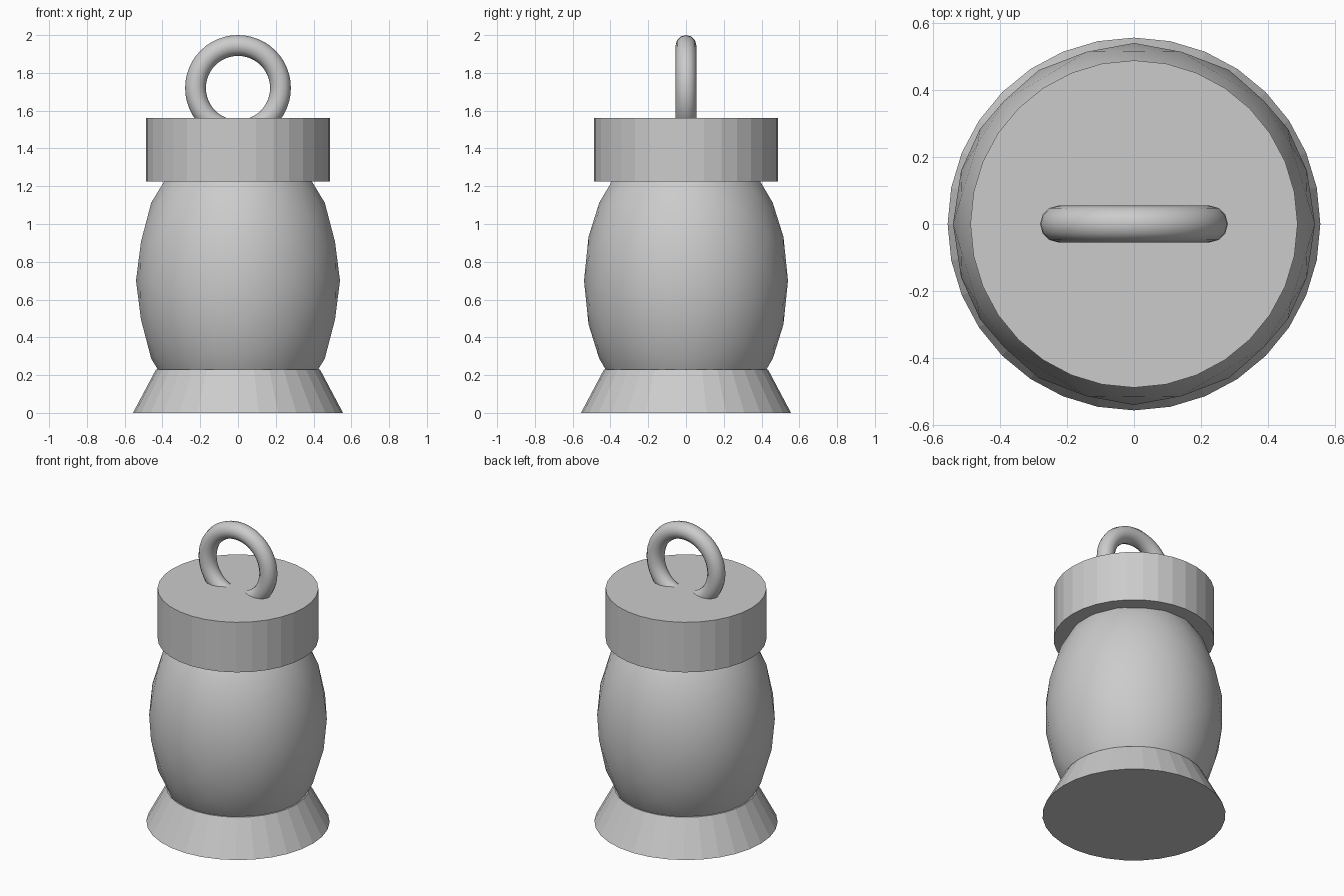
import bpy
import bmesh
import math
from mathutils import Matrix, Vector

cube = bpy.data.objects.get("Cube")
if cube:
    bpy.data.objects.remove(cube, do_unlink=True)

# Single grey finish
grey = bpy.data.materials.new("plain_grey")
grey.use_nodes = True
colour = (0.6, 0.6, 0.6, 1)
grey.diffuse_color = colour
grey.node_tree.nodes["Principled BSDF"].inputs["Base Color"].default_value = colour


def finish(obj, name):
    obj.name = name
    obj.data.name = name
    obj.data.materials.append(grey)


def drum(name, bottom, top, r_bottom, r_top):
    """Flat-faced round part standing between two heights."""
    bpy.ops.mesh.primitive_cone_add(
        vertices=32, radius1=r_bottom, radius2=r_top, depth=top - bottom,
        location=(0, 0, (bottom + top) / 2))
    finish(bpy.context.object, name)


# Flared foot and overhanging lid
drum("flared_base", 0, 0.23, 0.556, 0.434)
drum("lid", 1.225, 1.56, 0.488, 0.488)

# Barrel body: stretched icosphere resting on an edge, cut flat inside base and lid
bm = bmesh.new()
bmesh.ops.create_icosphere(bm, subdivisions=3, radius=1)
tilt = Matrix.Rotation(-math.atan(2) / 2, 4, "Y")
stretch = Matrix.Diagonal((0.54, 0.54, 0.785, 1))
bm.transform(Matrix.Translation((0, 0, 0.70)) @ stretch @ tilt)
for height, direction in ((0.1, -1), (1.35, 1)):
    cut = bmesh.ops.bisect_plane(
        bm, geom=bm.verts[:] + bm.edges[:] + bm.faces[:],
        plane_co=Vector((0, 0, height)), plane_no=Vector((0, 0, direction)),
        clear_outer=True)
    rim = [e for e in cut["geom_cut"] if isinstance(e, bmesh.types.BMEdge)]
    bmesh.ops.holes_fill(bm, edges=rim)
for face in bm.faces:
    face.smooth = True
for edge in bm.edges:
    edge.smooth = edge.calc_face_angle(0) < math.radians(35)
mesh = bpy.data.meshes.new("body")
bm.to_mesh(mesh)
bm.free()
body = bpy.data.objects.new("body", mesh)
bpy.context.collection.objects.link(body)
finish(body, "body")

# Upright hanging ring sunk into the lid
bpy.ops.mesh.primitive_torus_add(
    major_segments=48, minor_segments=12, major_radius=0.225, minor_radius=0.055,
    location=(0, 0, 1.72), rotation=(math.pi / 2, 0, 0))
ring = bpy.context.object
bpy.ops.object.shade_smooth()
finish(ring, "hanging_ring")
